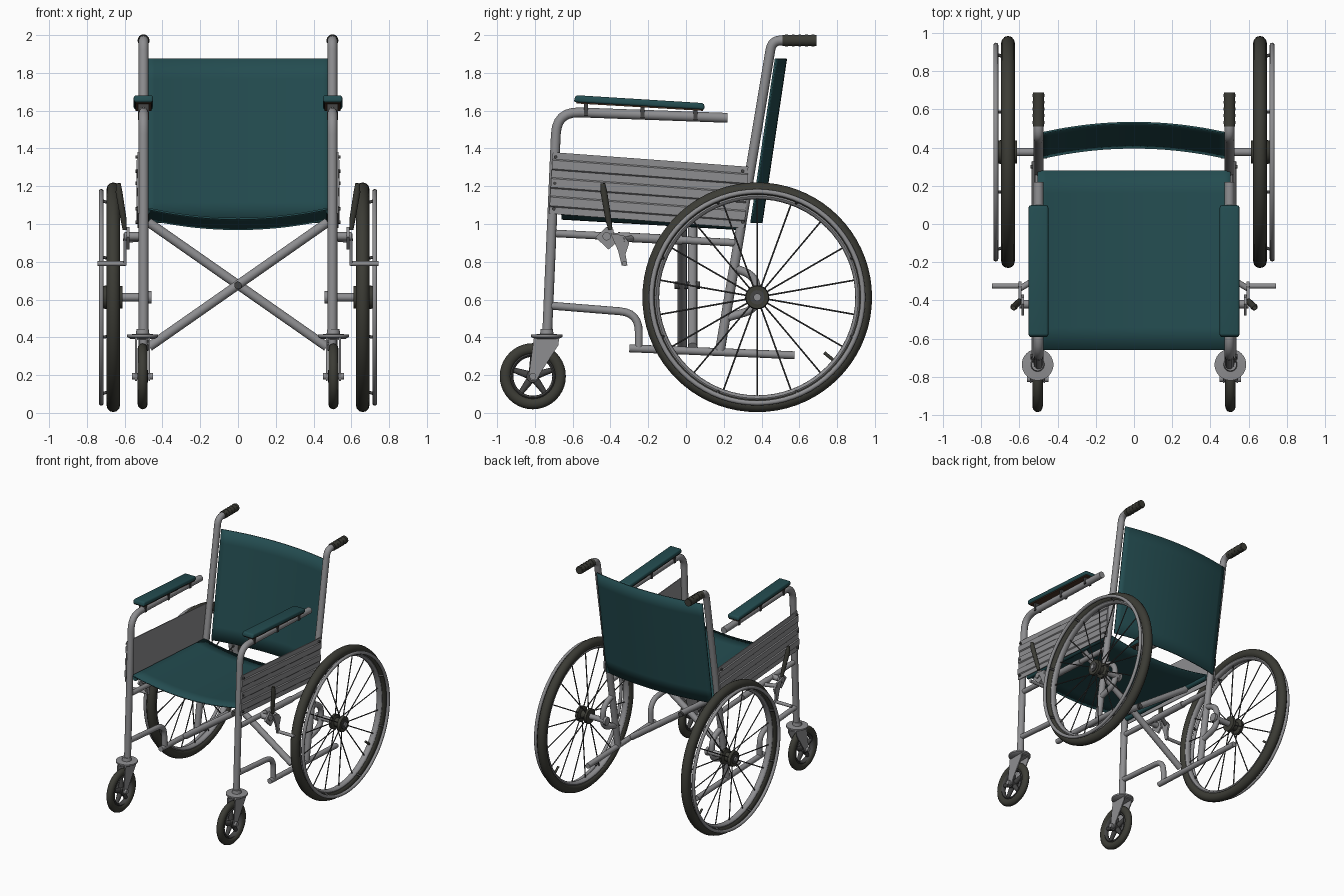
import bpy, bmesh, math
from mathutils import Vector

if "Cube" in bpy.data.objects:
    bpy.data.objects.remove(bpy.data.objects["Cube"])


def material(name, rgb):
    m = bpy.data.materials.new(name)
    m.diffuse_color = (*rgb, 1)
    m.use_nodes = True
    m.node_tree.nodes["Principled BSDF"].inputs["Base Color"].default_value = m.diffuse_color
    return m


GREY = material("grey painted metal", (0.27, 0.27, 0.28))
TEAL = material("teal upholstery", (0.017, 0.072, 0.080))
BLACK = material("dark rubber", (0.045, 0.045, 0.036))
DARK = material("dark steel", (0.06, 0.06, 0.06))
BROWN = material("brown board", (0.07, 0.035, 0.02))


def add(name, bm, mat, mirror=True, thick=0):
    """Turn a bmesh into a smooth-by-angle object, mirrored left to right."""
    if not thick:
        bmesh.ops.recalc_face_normals(bm, faces=bm.faces)
    me = bpy.data.meshes.new(name)
    bm.to_mesh(me)
    bm.free()
    me.materials.append(mat)
    ob = bpy.data.objects.new(name, me)
    bpy.context.collection.objects.link(ob)
    bpy.ops.object.select_all(action='DESELECT')
    ob.select_set(True)
    bpy.context.view_layer.objects.active = ob
    bpy.ops.object.shade_smooth_by_angle(angle=math.radians(40))
    if thick:
        mod = ob.modifiers.new("thickness", 'SOLIDIFY')
        mod.thickness, mod.offset = thick, 0
    if mirror:
        mod = ob.modifiers.new("mirror", 'MIRROR')
        mod.use_mirror_merge = False
    return ob


def rings_to_faces(bm, rings, closed=False):
    n = len(rings[0])
    for i in range(len(rings) if closed else len(rings) - 1):
        a, b = rings[i], rings[(i + 1) % len(rings)]
        for j in range(n):
            bm.faces.new((a[j], a[(j + 1) % n], b[(j + 1) % n], b[j]))
    if not closed:
        bm.faces.new(rings[0])
        bm.faces.new(rings[-1])


def tube(bm, pts, r, bend=0, n=14):
    """Sweep a circle along points; r is one radius or one per point; bend rounds corners."""
    pts = [Vector(p) for p in pts]
    path = [pts[0]]
    for i in range(1, len(pts) - 1):
        p = pts[i]
        if bend:
            a = p + (pts[i - 1] - p).normalized() * bend
            b = p + (pts[i + 1] - p).normalized() * bend
            path += [a.lerp(p, k / 6).lerp(p.lerp(b, k / 6), k / 6) for k in range(7)]
        else:
            path.append(p)
    path.append(pts[-1])
    radii = r if isinstance(r, (list, tuple)) else [r] * len(path)
    rings, ref = [], None
    for i, p in enumerate(path):
        t = (path[min(i + 1, len(path) - 1)] - path[max(i - 1, 0)]).normalized()
        if ref is None:
            ref = t.orthogonal()
        ref = (ref - t * ref.dot(t)).normalized()
        side = t.cross(ref)
        rings.append([bm.verts.new(p + radii[i] * (ref * math.cos(q) + side * math.sin(q)))
                      for q in (2 * math.pi * k / n for k in range(n))])
    rings_to_faces(bm, rings)


def ring(bm, c, R, rx, rr, n=64, m=12):
    """Torus round the x axis with an elliptical section."""
    rings = []
    for i in range(n):
        a = 2 * math.pi * i / n
        rings.append([])
        for j in range(m):
            b = 2 * math.pi * j / m
            d = R + rr * math.cos(b)
            rings[-1].append(bm.verts.new((c[0] + rx * math.sin(b), c[1] + d * math.cos(a), c[2] + d * math.sin(a))))
    rings_to_faces(bm, rings, True)


def prism(bm, x0, x1, yz):
    rings_to_faces(bm, [[bm.verts.new((x, y, z)) for y, z in yz] for x in (x0, x1)])


def side_tube(name, yz, r, x=0.5, bend=0, mat=GREY):
    bm = bmesh.new()
    tube(bm, [(x, y, z) for y, z in yz], r, bend)
    return add(name, bm, mat)


def rods(name, items, mat, mirror=True):
    bm = bmesh.new()
    for a, b, r in items:
        tube(bm, [a, b], r)
    return add(name, bm, mat, mirror)


def sheet(name, f, nu=24, nv=8):
    bm = bmesh.new()
    g = [[bm.verts.new(f(2 * i / nu - 1, j / nv)) for i in range(nu + 1)] for j in range(nv + 1)]
    for j in range(nv):
        for i in range(nu):
            bm.faces.new((g[j][i], g[j][i + 1], g[j + 1][i + 1], g[j + 1][i]))
    return add(name, bm, TEAL, False, 0.01)


# Upholstery: sagging seat, bowed backrest, wrapped seat rails
sheet("seat", lambda u, v: (0.505 * u, -0.66 + 0.94 * v, 1.088 - 0.055 * v - 0.06 * (1 - u * u)))
sheet("backrest", lambda u, v: (0.485 * u, 0.345 + 0.13 * v + 0.055 * (1 - u * u), 1.005 + 0.87 * v))
side_tube("seat_rail", [(-0.66, 1.068), (0.28, 1.013)], 0.02, 0.485, mat=TEAL)

# Side frames
side_tube("front_post_and_arm", [(-0.735, 0.42), (-0.684, 1.595), (0.22, 1.562)], 0.026, bend=0.12)
side_tube("rear_post", [(0.18, 0.33), (0.285, 0.95), (0.33, 1.22), (0.455, 1.972), (0.53, 1.972)], 0.026, bend=0.05)
side_tube("push_grip", [(0.51, 1.972), (0.69, 1.972)], 0.03, mat=BLACK)
bm = bmesh.new()
for k in range(5):
    tube(bm, [(0.5, 0.525 + 0.035 * k, 1.972), (0.5, 0.54 + 0.035 * k, 1.972)], 0.032)
add("grip_ribs", bm, BLACK)
side_tube("middle_rail", [(-0.69, 0.95), (0.27, 0.90)], 0.02)
side_tube("middle_rail_sleeve", [(-0.36, 0.932), (-0.02, 0.915)], 0.025)
side_tube("lower_rail", [(-0.30, 0.342), (0.575, 0.305)], 0.021)
side_tube("front_lower_tube", [(-0.72, 0.568), (-0.25, 0.53), (-0.25, 0.34)], 0.021, bend=0.10)
side_tube("axle_loop", [(0.25, 0.77), (0.375, 0.72), (0.375, 0.55), (0.20, 0.50)], 0.022, bend=0.07)

# Folding cross brace and pivot bolt
rods("cross_brace", [((-0.47, -0.02, 0.35), (0.475, -0.02, 1.01), 0.025),
                     ((0.47, 0.035, 0.35), (-0.475, 0.035, 1.01), 0.025)], GREY, False)
rods("cross_brace_pivot", [((0, -0.06, 0.675), (0, 0.075, 0.675), 0.02)], DARK, False)

# Corrugated side panels with corner rivets
section = [(0.524, 1), (0.524, 0), (0.531, 0)]
for t in (0.2, 0.5, 0.8):
    section += [(0.531, t - 0.09), (0.538, t - 0.07), (0.538, t + 0.07), (0.531, t + 0.09)]
section.append((0.531, 1))
bm = bmesh.new()
rings_to_faces(bm, [[bm.verts.new((x, y + 0.02 * t, z + 0.325 * t)) for x, t in section]
                    for y, z in ((-0.725, 1.055), (0.31, 0.978))])
add("side_panel", bm, GREY)
rods("panel_rivets", [((0.53, y, z), (0.542, y, z), 0.009) for y, z in
                      ((-0.69, 1.355), (-0.70, 1.08), (-0.695, 1.215), (0.30, 1.28), (0.30, 1.01))], DARK)

# Armrests: padded top, board and clips
bm = bmesh.new()
prism(bm, 0.449, 0.552, [(-0.595, 1.645), (-0.585, 1.682), (0.095, 1.64), (0.10, 1.605)])
bmesh.ops.bevel(bm, geom=bm.edges[:], offset=0.012, segments=3, affect='EDGES', profile=0.5)
add("armrest_pad", bm, TEAL)
bm = bmesh.new()
prism(bm, 0.458, 0.543, [(-0.58, 1.638), (-0.58, 1.646), (0.09, 1.607), (0.09, 1.599)])
add("armrest_board", bm, BROWN)
bm = bmesh.new()
for y, z in ((-0.53, 1.605), (-0.23, 1.59), (0.05, 1.58)):
    prism(bm, 0.47, 0.53, [(y - 0.01, z - 0.03), (y + 0.01, z - 0.03), (y + 0.01, z + 0.03), (y - 0.01, z + 0.03)])
add("armrest_clips", bm, DARK)

# Rear wheels
W = (0.66, 0.377, 0.612)


def on_wheel(x, r, a):
    return (x, W[1] + r * math.cos(a), W[2] + r * math.sin(a))


for name, x, R, rx, rr, mat in (("rear_tyre", 0.66, 0.571, 0.036, 0.037, BLACK),
                                ("rear_rim", 0.66, 0.535, 0.025, 0.016, GREY),
                                ("hand_rim", 0.724, 0.56, 0.013, 0.013, GREY)):
    bm = bmesh.new()
    ring(bm, (x, W[1], W[2]), R, rx, rr, 72)
    add(name, bm, mat)
bm = bmesh.new()
for k in range(18):
    a = math.pi / 2 + 2 * math.pi * k / 18
    tube(bm, [on_wheel(0.66 + (0.03 if k % 2 else -0.03), 0.04, a), on_wheel(0.66, 0.53, a)], 0.0045, n=6)
add("rear_spokes", bm, DARK)
rods("hand_rim_mounts", [(on_wheel(0.67, 0.535, a), on_wheel(0.724, 0.555, a), 0.008)
                         for a in (math.pi / 8 + k * math.pi / 4 for k in range(8))], DARK)
rods("tyre_valve", [(on_wheel(0.66, 0.46, -0.69), on_wheel(0.66, 0.53, -0.69), 0.009)], BLACK)
bm = bmesh.new()
tube(bm, [(x, W[1], W[2]) for x in (0.612, 0.632, 0.64, 0.68, 0.688, 0.712)],
     [0.06, 0.06, 0.035, 0.035, 0.064, 0.060], n=24)
add("rear_hub", bm, BLACK)
rods("hub_cap", [((0.71, W[1], W[2]), (0.718, W[1], W[2]), 0.038)], DARK)
rods("hub_nut", [((0.715, W[1], W[2]), (0.728, W[1], W[2]), 0.02)], GREY)
rods("rear_axle", [((0.465, W[1], W[2]), (0.62, W[1], W[2]), 0.022),
                   ((0.457, W[1], W[2]), (0.478, W[1], W[2]), 0.033)], GREY)

# Front casters
C = (0.505, -0.811, 0.194)
bm = bmesh.new()
ring(bm, C, 0.145, 0.027, 0.030, 40)
add("caster_tyre", bm, BLACK)
bm = bmesh.new()
ring(bm, C, 0.113, 0.020, 0.010, 40, 8)
for k in range(5):
    a = math.pi / 2 + 2 * math.pi * k / 5
    tube(bm, [(C[0], C[1] + r * math.cos(a), C[2] + r * math.sin(a)) for r in (0.015, 0.115)], [0.022, 0.013], n=10)
tube(bm, [(C[0] - 0.028, C[1], C[2]), (C[0] + 0.028, C[1], C[2])], 0.034)
add("caster_wheel", bm, DARK)
bm = bmesh.new()
for s in (-1, 1):
    prism(bm, C[0] + s * 0.031, C[0] + s * 0.039,
          [(-0.805, 0.40), (-0.672, 0.40), (-0.675, 0.36), (-0.765, 0.22),
           (-0.79, 0.175), (-0.82, 0.17), (-0.832, 0.20)])
prism(bm, C[0] - 0.039, C[0] + 0.039, [(-0.80, 0.385), (-0.672, 0.385), (-0.672, 0.402), (-0.80, 0.402)])
add("caster_fork", bm, GREY)
bm = bmesh.new()
tube(bm, [(0.505, -0.737, z) for z in (0.392, 0.402, 0.414, 0.418, 0.445)],
     [0.065, 0.083, 0.083, 0.036, 0.032], n=28)
add("caster_swivel", bm, GREY)
rods("caster_axle", [((C[0] - 0.056, C[1], C[2]), (C[0] + 0.056, C[1], C[2]), 0.018)], GREY)

# Parking brakes
bm = bmesh.new()
prism(bm, 0.575, 0.59, [(-0.48, 0.93), (-0.42, 0.985), (-0.385, 0.97), (-0.37, 0.90), (-0.41, 0.865)])
prism(bm, 0.59, 0.605, [(-0.40, 0.95), (-0.33, 0.94), (-0.30, 0.90), (-0.32, 0.84),
                        (-0.31, 0.78), (-0.34, 0.78), (-0.36, 0.86)])
tube(bm, [(0.595, -0.325, 0.79), (0.745, -0.325, 0.79)], 0.013)
tube(bm, [(0.5, -0.42, 0.935), (0.60, -0.42, 0.935)], 0.022)
tube(bm, [(0.5, -0.28, 0.925), (0.60, -0.34, 0.915)], 0.016)
add("brake_linkage", bm, GREY)
bm = bmesh.new()
tube(bm, [(0.60, -0.40, 0.97), (0.605, -0.41, 1.02), (0.63, -0.435, 1.17), (0.633, -0.44, 1.215)],
     [0.011, 0.016, 0.018, 0.012])
add("brake_lever", bm, BLACK)
